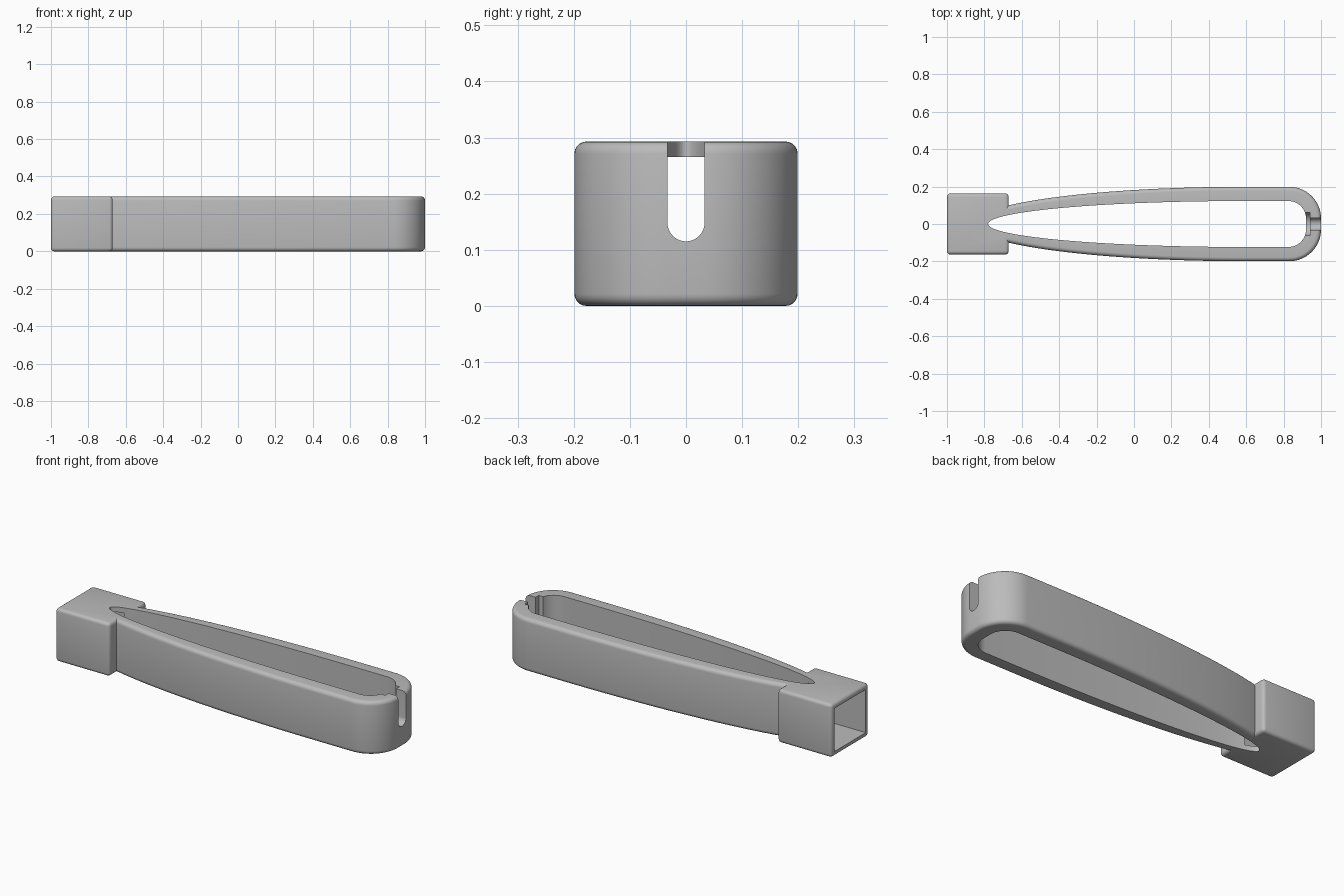
import bpy, math

if "Cube" in bpy.data.objects:
    bpy.data.objects.remove(bpy.data.objects["Cube"])

H = 0.293        # overall height
WALL = 0.028     # socket wall thickness

grey = bpy.data.materials.new("plain grey")
grey.use_nodes = True
colour = (0.5, 0.5, 0.5, 1)
grey.diffuse_color = colour
grey.node_tree.nodes["Principled BSDF"].inputs["Base Color"].default_value = colour


def prism(name, outline, place, lo, hi):
    """Extrude a closed 2D outline from lo to hi; place maps (u, v, w) to 3D."""
    n = len(outline)
    verts = [place(u, v, w) for w in (lo, hi) for u, v in outline]
    faces = [range(n - 1, -1, -1), range(n, 2 * n)]
    faces += [(i, (i + 1) % n, (i + 1) % n + n, i + n) for i in range(n)]
    mesh = bpy.data.meshes.new(name)
    mesh.from_pydata(verts, [], [list(f) for f in faces])
    mesh.materials.append(grey)
    obj = bpy.data.objects.new(name, mesh)
    bpy.context.collection.objects.link(obj)
    return obj


def apply(obj, kind, **settings):
    mod = obj.modifiers.new(kind, kind)
    for key, value in settings.items():
        setattr(mod, key, value)
    bpy.context.view_layer.objects.active = obj
    bpy.ops.object.modifier_apply(modifier=mod.name)


def combine(obj, other, operation):
    apply(obj, 'BOOLEAN', object=other, operation=operation, solver='EXACT')
    bpy.data.objects.remove(other)


def upright(u, v, w):
    return (u, v, w)


def sideways(u, v, w):
    return (w, u, v)


def loop_outline(start, length, half, end, radius):
    """Half ellipse taper widening to a straight run and a rounded end."""
    mid, steps = 0.6, 36
    first = math.acos(max(-1, (start - mid) / length))
    side = []
    for i in range(steps + 1):
        a = first + (math.pi / 2 - first) * i / steps
        side.append((mid + length * math.cos(a), half * math.sin(a)))
    for i in range(17):
        a = math.pi / 2 * (1 - i / 16)
        side.append((end - radius + radius * math.cos(a),
                     half - radius + radius * math.sin(a)))
    mirrored = [(x, -y) for x, y in side if y > 1e-5]
    return mirrored + side[::-1]


def rectangle(a, b, c, d):
    return [(a, c), (b, c), (b, d), (a, d)]


def slot_outline(half, centre):
    """Round-bottomed slot that runs out through the top."""
    arc = [(half * math.cos(a), centre + half * math.sin(a))
           for a in [math.pi + math.pi * i / 20 for i in range(21)]]
    return arc + [(half, H + 0.1), (-half, H + 0.1)]


# Tapered loop with rounded rims
body = prism("clip_body", loop_outline(-0.71, 1.467, 0.199, 1.0, 0.17), upright, 0, H)
apply(body, 'BEVEL', width=0.024, segments=5, limit_method='ANGLE',
      angle_limit=math.radians(50))

# Square socket block
block = prism("socket_block", rectangle(-1, -0.67, -0.163, 0.163), upright, 0, H)
apply(block, 'BEVEL', width=0.018, segments=4, limit_method='ANGLE')
combine(body, block, 'UNION')

# Long opening through the loop
opening = prism("loop_opening", loop_outline(-0.78, 1.38, 0.123, 0.92, 0.095),
                upright, -0.1, H + 0.1)
combine(body, opening, 'DIFFERENCE')

# Hollow of the socket, open at the end
inner = 0.163 - WALL
hollow = prism("socket_hollow", rectangle(-inner, inner, WALL, H - WALL),
               sideways, -1.1, -0.72)
combine(body, hollow, 'DIFFERENCE')

# Cord slot and the wider pocket behind it
for name, half, lo, hi in (("cord_slot", 0.033, 0.85, 1.1),
                           ("cord_pocket", 0.062, 0.85, 0.94)):
    combine(body, prism(name, slot_outline(half, 0.148), sideways, lo, hi), 'DIFFERENCE')

# Smooth shading with crisp cut edges
bpy.ops.object.select_all(action='DESELECT')
body.select_set(True)
bpy.context.view_layer.objects.active = body
bpy.ops.object.shade_smooth_by_angle(angle=math.radians(30))
